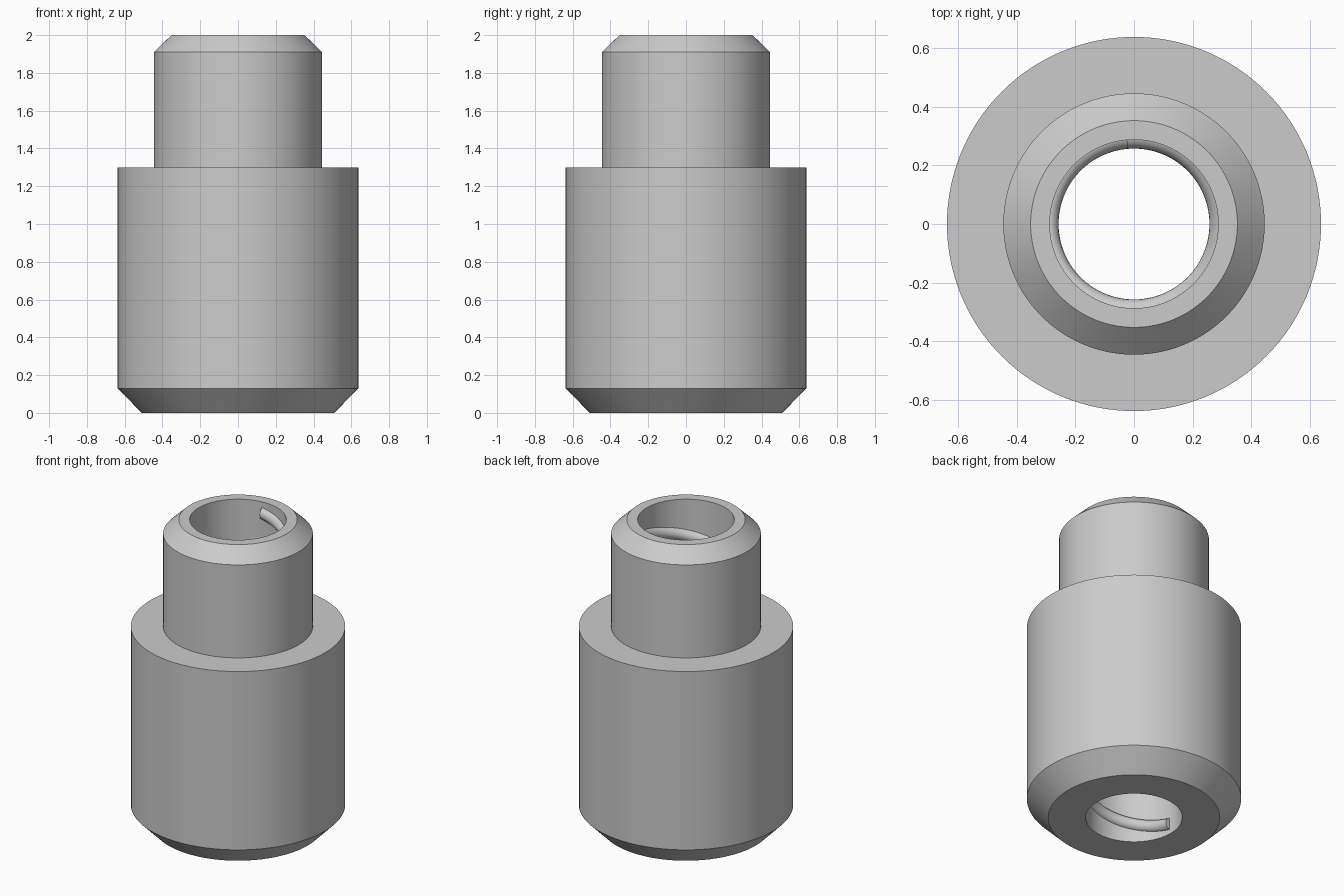
import bpy, bmesh
from math import sin, cos, pi, radians, tau

cube = bpy.data.objects.get("Cube")
if cube:
    bpy.data.objects.remove(cube, do_unlink=True)

metal = bpy.data.materials.new("plain_grey")
metal.use_nodes = True
GREY = (0.6, 0.6, 0.6, 1.0)
metal.diffuse_color = GREY
metal.node_tree.nodes["Principled BSDF"].inputs["Base Color"].default_value = GREY


def sweep(name, section, start, turns, rise, steps, ring=False):
    """Sweep a closed (radius, height) section around z, rising along the way."""
    bm = bmesh.new()
    rows = []
    for i in range(steps if ring else steps + 1):
        t = i / steps
        a = start + t * turns * tau
        rows.append([bm.verts.new((r * cos(a), r * sin(a), z + t * rise))
                     for r, z in section])
    n = len(section)
    for i in range(steps):
        p, q = rows[i], rows[(i + 1) % len(rows)]
        for j in range(n):
            k = (j + 1) % n
            bm.faces.new((p[j], q[j], q[k], p[k]))
    if not ring:
        bm.faces.new(rows[0])
        bm.faces.new(rows[-1])
    bmesh.ops.recalc_face_normals(bm, faces=bm.faces)
    mesh = bpy.data.meshes.new(name)
    bm.to_mesh(mesh)
    bm.free()
    mesh.materials.append(metal)
    obj = bpy.data.objects.new(name, mesh)
    bpy.context.collection.objects.link(obj)
    bpy.ops.object.select_all(action='DESELECT')
    obj.select_set(True)
    bpy.context.view_layer.objects.active = obj
    bpy.ops.object.shade_smooth_by_angle(angle=radians(30))
    return obj


# Stepped sleeve with chamfered ends and a through bore
BORE = 0.287
sleeve = [(BORE, 0), (0.51, 0), (0.637, 0.13), (0.637, 1.3),
          (0.445, 1.3), (0.445, 1.91), (0.352, 2), (BORE, 2)]
sweep("stepped_sleeve", sleeve, 0, 1, 0, 128, ring=True)

# Rounded right-handed thread, half sunk into the bore wall
WIRE, PITCH = 0.04, 0.39
LOW, HIGH = 0.07, 1.925
turns = (HIGH - LOW) / PITCH
wire = [(BORE + 0.01 + WIRE * cos(a), LOW + WIRE * sin(a))
        for a in (tau * j / 20 for j in range(20))]
sweep("bore_thread", wire, radians(95) - turns * tau, turns, HIGH - LOW, 400)
